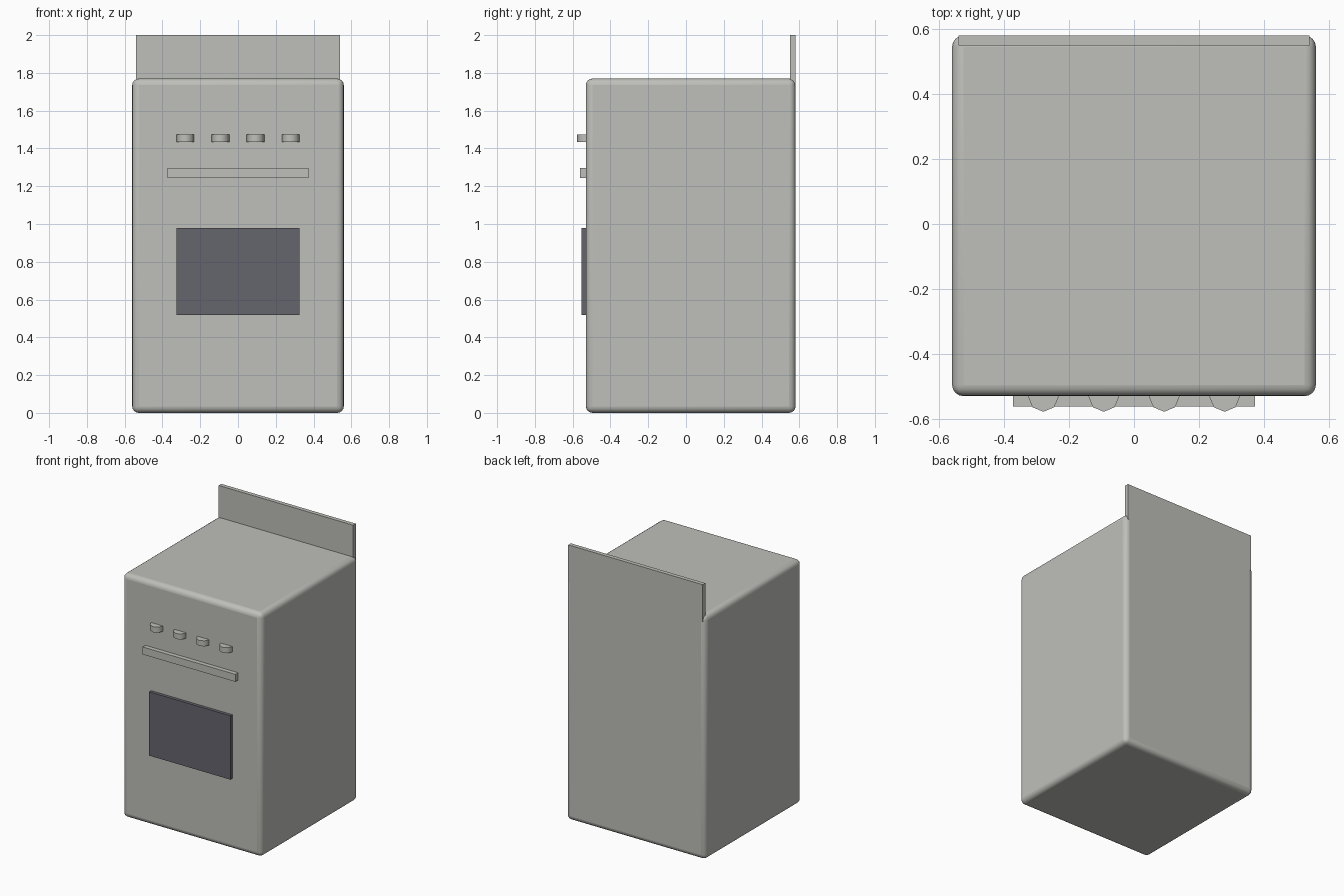
import bpy
import math

if "Cube" in bpy.data.objects:
    bpy.data.objects.remove(bpy.data.objects["Cube"], do_unlink=True)


def make_material(name, rgb):
    mat = bpy.data.materials.new(name)
    mat.use_nodes = True
    mat.diffuse_color = (*rgb, 1)
    mat.node_tree.nodes["Principled BSDF"].inputs["Base Color"].default_value = (*rgb, 1)
    return mat


enamel = make_material("warm grey enamel", (0.52, 0.52, 0.49))
glass = make_material("dark glass", (0.13, 0.13, 0.155))


def box(name, low, high, mat):
    """Box between two opposite corners."""
    centre = [(a + b) / 2 for a, b in zip(low, high)]
    bpy.ops.mesh.primitive_cube_add(size=1, location=centre)
    obj = bpy.context.object
    obj.name = name
    obj.scale = [b - a for a, b in zip(low, high)]
    bpy.ops.object.transform_apply(location=False, rotation=False, scale=True)
    obj.data.materials.append(mat)
    return obj


# Cabinet with softly rounded edges
cabinet = box("oven_cabinet", (-0.56, -0.53, 0), (0.56, 0.58, 1.77), enamel)
bevel = cabinet.modifiers.new("rounded edges", "BEVEL")
bevel.width = 0.035
bevel.segments = 4
bpy.ops.object.shade_smooth_by_angle(angle=math.radians(35))

# Upright splashback along the rear edge
box("splashback", (-0.54, 0.55, 1.73), (0.54, 0.58, 2.0), enamel)

# Door handle and window
box("door_handle", (-0.372, -0.562, 1.243), (0.372, -0.51, 1.297), enamel)
box("door_window", (-0.326, -0.553, 0.517), (0.326, -0.51, 0.98), glass)

# Row of eight-sided control knobs, half sunk into the front
for i in range(4):
    x = (i - 1.5) * 0.186
    bpy.ops.mesh.primitive_cylinder_add(vertices=8, radius=0.047, depth=0.04,
                                        location=(x, -0.531, 1.455))
    knob = bpy.context.object
    knob.name = f"control_knob_{i + 1}"
    knob.data.materials.append(enamel)
    bpy.ops.object.shade_smooth_by_angle(angle=math.radians(50))
